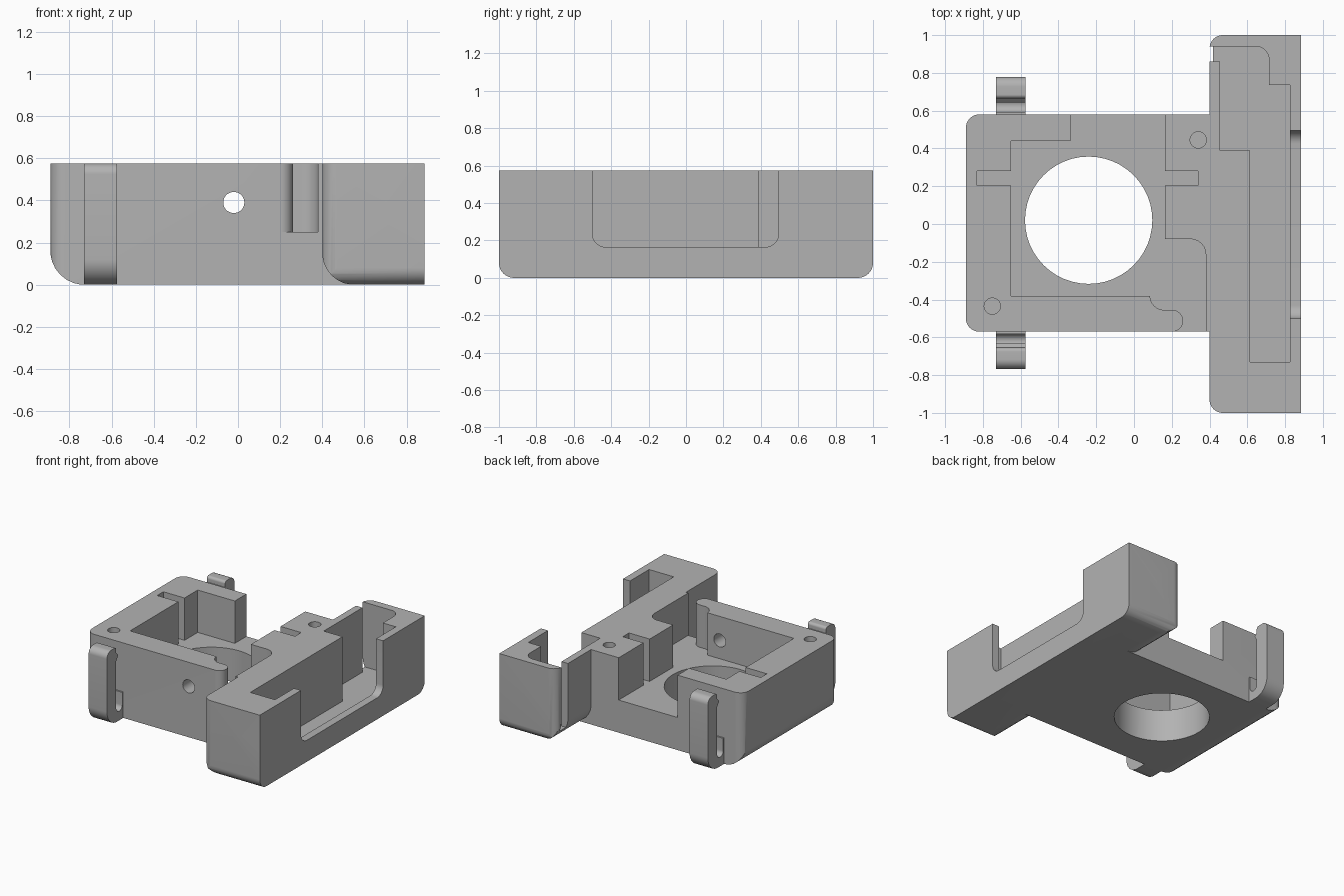
import bpy, bmesh, math
from mathutils import Vector

if "Cube" in bpy.data.objects:
    bpy.data.objects.remove(bpy.data.objects["Cube"], do_unlink=True)

grey = bpy.data.materials.new("plain_grey")
grey.use_nodes = True
grey.diffuse_color = (0.45, 0.45, 0.45, 1)
grey.node_tree.nodes["Principled BSDF"].inputs["Base Color"].default_value = (0.45, 0.45, 0.45, 1)


def rounded(corners, steps=8):
    """Outline from (u, v) or (u, v, radius) corners."""
    pts = []
    n = len(corners)
    for i, c in enumerate(corners):
        p = Vector(c[:2])
        r = c[2] if len(c) > 2 else 0
        if not r:
            pts.append(p)
            continue
        a = (Vector(corners[i - 1][:2]) - p).normalized()
        b = (Vector(corners[(i + 1) % n][:2]) - p).normalized()
        half = a.angle(b) / 2
        mid = p + (a + b).normalized() * r / math.sin(half)
        start = p + a * r / math.tan(half) - mid
        end = p + b * r / math.tan(half) - mid
        for k in range(steps + 1):
            t = k / steps
            pts.append(mid + (start * (1 - t) + end * t).normalized() * r)
    return [p for i, p in enumerate(pts) if (p - pts[i - 1]).length > 1e-4]


def prism(name, corners, axis, lo, hi):
    """Extrude a rounded outline along an axis."""
    place = {"x": lambda p, d: (d, p.x, p.y),
             "y": lambda p, d: (p.x, d, p.y),
             "z": lambda p, d: (p.x, p.y, d)}[axis]
    bm = bmesh.new()
    pts = rounded(corners)
    low = [bm.verts.new(place(p, lo)) for p in pts]
    top = [bm.verts.new(place(p, hi)) for p in pts]
    bm.faces.new(low)
    bm.faces.new(top)
    for i in range(len(pts)):
        bm.faces.new((low[i - 1], low[i], top[i], top[i - 1]))
    bmesh.ops.recalc_face_normals(bm, faces=bm.faces)
    mesh = bpy.data.meshes.new(name)
    bm.to_mesh(mesh)
    bm.free()
    mesh.materials.append(grey)
    obj = bpy.data.objects.new(name, mesh)
    bpy.context.collection.objects.link(obj)
    return obj


def cylinder(name, u, v, r, axis, lo, hi, sides=48):
    ring = [(u + r * math.cos(math.tau * k / sides), v + r * math.sin(math.tau * k / sides))
            for k in range(sides)]
    return prism(name, ring, axis, lo, hi)


def combine(obj, tool, mode):
    """Apply a boolean and discard the tool."""
    mod = obj.modifiers.new("shape", "BOOLEAN")
    mod.operation = mode
    mod.solver = "EXACT"
    mod.object = tool
    bpy.context.view_layer.update()
    mesh = bpy.data.meshes.new_from_object(obj.evaluated_get(bpy.context.evaluated_depsgraph_get()))
    obj.modifiers.clear()
    obj.data = mesh
    bpy.data.objects.remove(tool, do_unlink=True)


H = 0.575

# Square body, rounded on its outer side
body = prism("housing", [(-0.89, -0.57, 0.07), (0.6, -0.57), (0.6, 0.58), (-0.89, 0.58, 0.07)], "z", 0, H)
combine(body, prism("body_side", [(-0.89, 0, 0.16), (0.7, 0), (0.7, 0.7), (-0.89, 0.7)], "y", -0.8, 0.8),
        "INTERSECT")

# Long bar
bar = prism("bar", [(0.4, -1, 0.07), (0.885, -1), (0.885, 1), (0.4, 1, 0.07)], "z", 0, H)
combine(bar, prism("bar_end", [(0.4, 0, 0.15), (1, 0), (1, 0.7), (0.4, 0.7)], "y", -1.2, 1.2), "INTERSECT")
combine(bar, prism("bar_side", [(-1, 0, 0.08), (1, 0, 0.08), (1, 0.7), (-1, 0.7)], "x", 0.2, 1.2), "INTERSECT")
combine(body, bar, "UNION")

# Cavity with side slots, rear opening and front cable channel
cavity = [(-0.65, -0.38), (0.085, -0.38), (0.085, -0.455, 0.074), (0.26, -0.455, 0.057),
          (0.26, -0.57, 0.057), (0.2, -0.57), (0.2, -0.7), (0.38, -0.7), (0.38, -0.08, 0.08),
          (0.165, -0.08), (0.165, 0.205), (0.34, 0.205), (0.34, 0.28), (0.165, 0.28),
          (0.165, 0.7), (-0.335, 0.7), (-0.335, 0.44), (-0.65, 0.44), (-0.65, 0.28),
          (-0.83, 0.28), (-0.83, 0.205), (-0.65, 0.205)]
combine(body, prism("cavity", cavity, "z", 0.25, 0.8), "DIFFERENCE")

# Pocket in the bar with a side slit
pocket = [(0.3, 0.86), (0.455, 0.86), (0.455, 0.39), (0.615, 0.39), (0.615, -0.73), (0.825, -0.73),
          (0.825, 0.735), (0.715, 0.735), (0.715, 0.94, 0.07), (0.3, 0.94)]
combine(body, prism("pocket", pocket, "z", 0.08, 0.8), "DIFFERENCE")

# Window in the outer wall of the bar
window = [(-0.5, 0.165, 0.07), (0.495, 0.165, 0.07), (0.495, 0.8), (-0.5, 0.8)]
combine(body, prism("window", window, "x", 0.8, 1), "DIFFERENCE")

# Round holes
for hole in [("floor_hole", -0.24, 0.02, 0.337, "z", -0.1, 0.4),
             ("screw_hole_a", -0.75, -0.435, 0.043, "z", 0.25, 0.8),
             ("screw_hole_b", 0.34, 0.445, 0.043, "z", 0.25, 0.8),
             ("front_hole", -0.02, 0.39, 0.05, "y", -0.8, -0.3)]:
    combine(body, cylinder(*hole), "DIFFERENCE")

# Spring clips, front and back, with a small catch near the top
for name, edge, s in (("front_clip", -0.57, -1), ("back_clip", 0.58, 1)):
    shape = [(-0.02, 0), (0.198, 0, 0.12), (0.198, H, 0.05), (0.085, H, 0.02), (0.085, 0.53),
             (0.06, 0.505, 0.01), (0.085, 0.47), (0.085, 0.07, 0.035), (0.012, 0.07, 0.035),
             (0.012, 0.2), (-0.02, 0.2)]
    prism(name, [(edge + s * c[0], *c[1:]) for c in shape], "x", -0.73, -0.575)

# Smooth the rounded parts, keep edges sharp
bpy.ops.object.select_all(action="DESELECT")
for name in ("housing", "front_clip", "back_clip"):
    obj = bpy.data.objects[name]
    obj.select_set(True)
    bpy.context.view_layer.objects.active = obj
bpy.ops.object.shade_smooth_by_angle(angle=math.radians(30))
